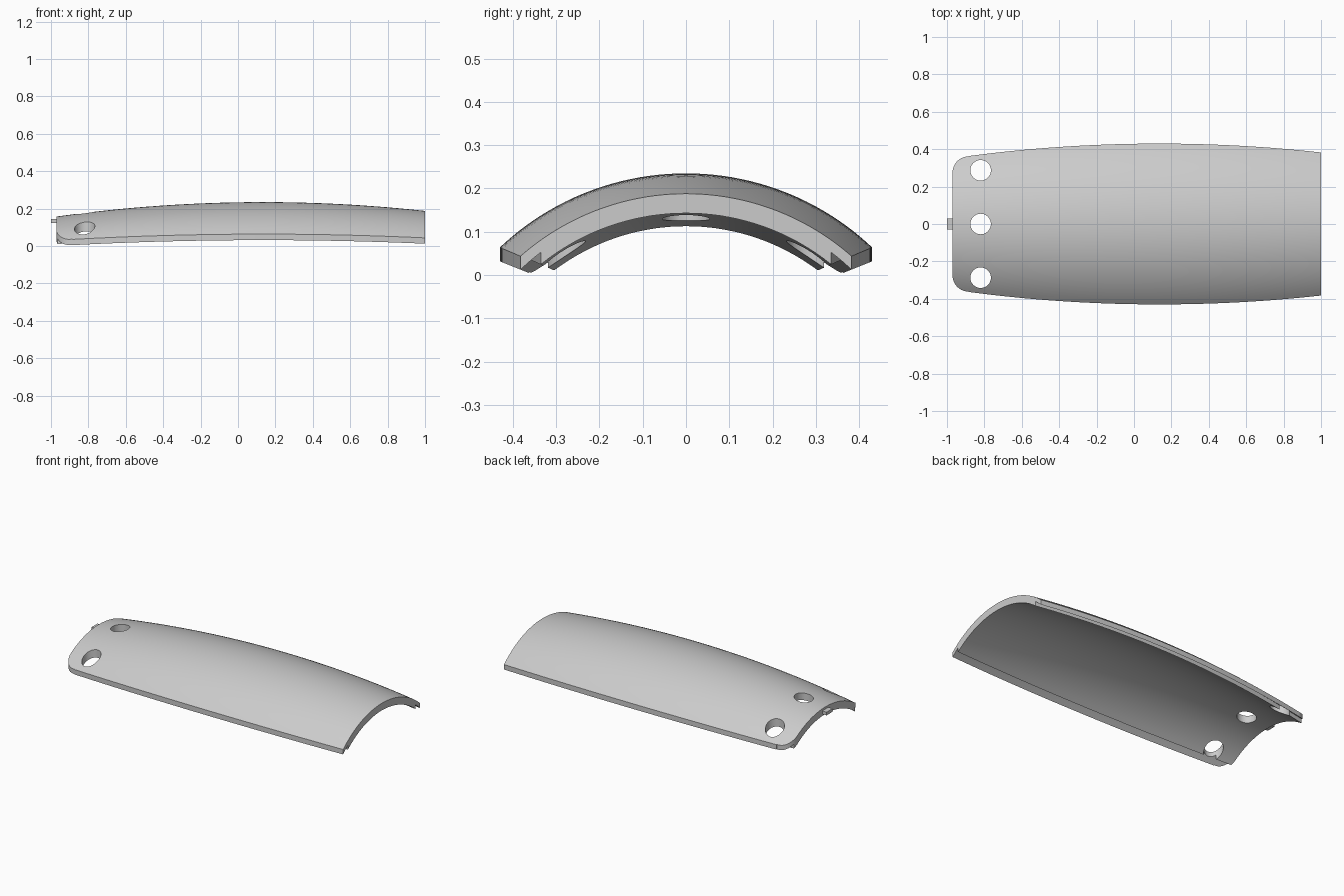
import bpy, bmesh
from math import sqrt, sin, cos, pi

cube = bpy.data.objects.get("Cube")
if cube:
    bpy.data.objects.remove(cube)

AXIS = -0.391      # height of the axis the shell curves around
END = -0.97        # rounded end of the shell
CORNER = 0.085     # corner radius

grey = bpy.data.materials.new("light grey")
grey.use_nodes = True
colour = (0.6, 0.6, 0.6, 1)
grey.diffuse_color = colour
grey.node_tree.nodes["Principled BSDF"].inputs["Base Color"].default_value = colour


def add_object(name, bm):
    bmesh.ops.recalc_face_normals(bm, faces=bm.faces)
    mesh = bpy.data.meshes.new(name)
    bm.to_mesh(mesh)
    bm.free()
    mesh.materials.append(grey)
    obj = bpy.data.objects.new(name, mesh)
    bpy.context.collection.objects.link(obj)
    return obj


def loft(name, rings):
    """Skin closed rings of equal length and cap both ends."""
    bm = bmesh.new()
    loops = [[bm.verts.new(p) for p in ring] for ring in rings]
    for a, b in zip(loops, loops[1:]):
        for i in range(len(a)):
            bm.faces.new((a[i - 1], a[i], b[i], b[i - 1]))
    bm.faces.new(loops[0])
    bm.faces.new(loops[-1])
    return add_object(name, bm)


def prism(name, outline, low=-0.2, high=0.5):
    return loft(name, [[(x, y, z) for x, y in outline] for z in (low, high)])


def arc(x, radius, y0, y1, steps):
    """Points on a circle around the axis, between two y positions."""
    ys = [y0 + (y1 - y0) * i / steps for i in range(steps + 1)]
    return [(x, y, AXIS + sqrt(radius ** 2 - y * y)) for y in ys]


def section(x):
    """Arched wall whose long edges are thinned by a step on the inside."""
    drop = 0.063 * (x - 0.136) ** 2
    outer = 0.626 - drop
    edge_z = 0.064 - 0.43 * drop
    edge = sqrt(outer ** 2 - (edge_z - AXIS) ** 2)
    step = edge - 0.047
    lip, inner = outer - 0.023, outer - 0.045
    return (arc(x, outer, -edge, edge, 40) + arc(x, lip, edge, step, 3)
            + arc(x, inner, step, -step, 34) + arc(x, lip, -step, -edge, 3))


# Curved shell
stations = 36
shell = loft("curved_shell", [section(END + (1 - END) * i / stations)
                              for i in range(stations + 1)])

# Cutters for the three holes and the two rounded corners
cutters = []
for side in (-1, 0, 1):
    ring = [(-0.82 + 0.055 * cos(2 * pi * i / 32), side * 0.287 + 0.055 * sin(2 * pi * i / 32))
            for i in range(32)]
    cutters.append(prism("hole_cutter", ring))
for side in (-1, 1):
    cx, cy = END + CORNER, 0.276
    curve = [(cx - CORNER * sin(a), side * (cy + CORNER * cos(a)))
             for a in (pi / 2 * i / 10 for i in range(11))]
    outline = [(cx, side * 0.6), *curve, (END - 0.1, side * cy), (END - 0.1, side * 0.6)]
    cutters.append(prism("corner_cutter", outline))

bpy.context.view_layer.objects.active = shell
for cutter in cutters:
    cut = shell.modifiers.new("cut", "BOOLEAN")
    cut.operation = "DIFFERENCE"
    cut.solver = "EXACT"
    cut.object = cutter
    bpy.ops.object.modifier_apply(modifier=cut.name)
for cutter in cutters:
    bpy.data.objects.remove(cutter)

bpy.ops.object.select_all(action="DESELECT")
shell.select_set(True)
bpy.ops.object.shade_smooth_by_angle(angle=pi / 6)

# Small locating tab on the rounded end
prism("end_tab", [(-1, -0.03), (-0.96, -0.03), (-0.96, 0.03), (-1, 0.03)], 0.124, 0.144)
